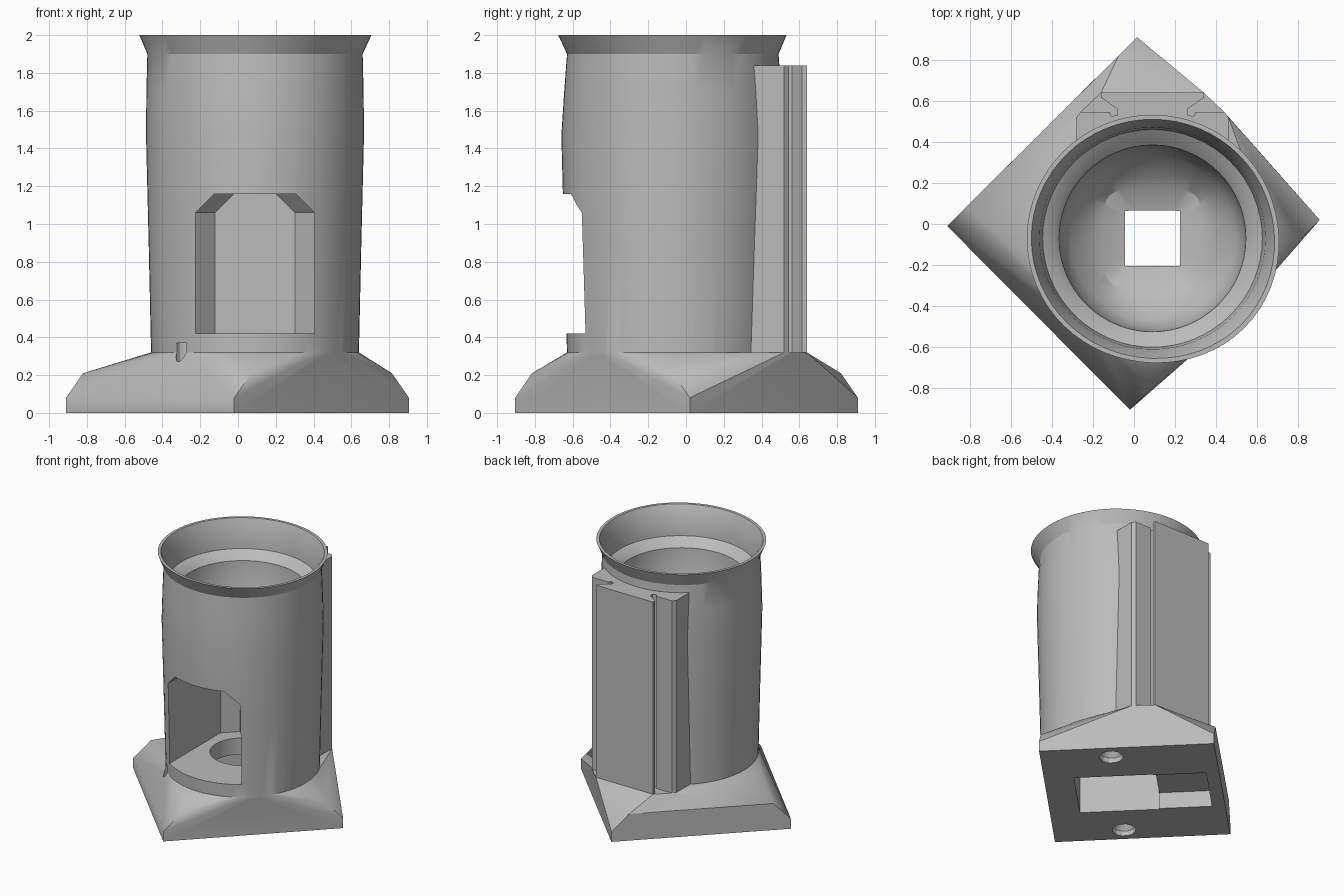
import bpy, bmesh, math
from mathutils import Vector

if "Cube" in bpy.data.objects:
    bpy.data.objects.remove(bpy.data.objects["Cube"])

CX, CY, SEG = 0.09, -0.07, 64
grey = bpy.data.materials.new("plain_grey")
grey.use_nodes = True
grey.diffuse_color = (0.5, 0.5, 0.5, 1)
grey.node_tree.nodes["Principled BSDF"].inputs["Base Color"].default_value = (0.5, 0.5, 0.5, 1)


def finish(name, bm):
    bmesh.ops.recalc_face_normals(bm, faces=bm.faces)
    mesh = bpy.data.meshes.new(name)
    bm.to_mesh(mesh)
    bm.free()
    mesh.materials.append(grey)
    obj = bpy.data.objects.new(name, mesh)
    bpy.context.collection.objects.link(obj)
    return obj


def loft(name, rings):
    """Closed solid through rings that share a point count."""
    bm = bmesh.new()
    rows = [[bm.verts.new(p) for p in ring] for ring in rings]
    n = len(rows[0])
    for a, b in zip(rows, rows[1:]):
        for i in range(n):
            j = (i + 1) % n
            bm.faces.new((a[i], a[j], b[j], b[i]))
    bm.faces.new(rows[0])
    bm.faces.new(rows[-1])
    return finish(name, bm)


def ring(z, rx, ry=None, power=2, bulge=0, x=CX, y=CY, seg=SEG):
    """Circle, ellipse or rounded square at height z."""
    ry = ry or rx
    pts = []
    for i in range(seg):
        a = math.tau * i / seg
        c, s = math.cos(a), math.sin(a)
        k = (abs(c) ** power + abs(s) ** power) ** (-1 / power)
        k += bulge * max(0, math.cos(a + math.pi / 4)) ** 4
        pts.append((x + rx * k * c, y + ry * k * s, z))
    return pts


def prism(name, outline, z0, z1):
    return loft(name, [[(x, y, z) for x, y in outline] for z in (z0, z1)])


def combine(target, other, operation):
    mod = target.modifiers.new(operation, 'BOOLEAN')
    mod.operation, mod.solver, mod.object = operation, 'EXACT', other
    graph = bpy.context.evaluated_depsgraph_get()
    mesh = bpy.data.meshes.new_from_object(target.evaluated_get(graph))
    target.modifiers.clear()
    target.data = mesh
    bpy.data.objects.remove(other)


# Tube with flared rim
body = loft("feeder_tube", [
    ring(0.31, 0.55, 0.56), ring(0.9, 0.563, 0.575), ring(1.47, 0.577, 0.59),
    ring(1.7, 0.575, 0.575), ring(1.9, 0.57, 0.56), ring(2.0, 0.612, 0.602, bulge=0.03)])

# Rear mounting block with a dovetail rail
half = [(0.37, 0.3), (0.37, 0.52), (0.35, 0.545), (0.21, 0.545), (0.2, 0.525),
        (0.17, 0.53), (0.17, 0.56), (0.25, 0.615), (0.25, 0.64)]
outline = [(CX + x, y) for x, y in half] + [(CX - x, y) for x, y in reversed(half)]
rail = prism("rear_rail", outline, 0.31, 1.84)

# Diamond base: straight foot, two chamfered sides, sloping shoulder
foot = [(-0.91, -0.01), (0.015, 0.91), (0.905, 0.02), (-0.02, -0.905)]
bevel = [(0.09, 0.09), (-0.09, -0.09), (-0.09, -0.09), (0.09, 0.09)]
points = [(x, y, z) for x, y in foot for z in (0, 0.08)]
points += [(x + u, y + v, 0.21) for (x, y), (u, v) in zip(foot, bevel)]
points += ring(0.32, 0.55, 0.56)
points += [(CX + s * x, y, 0.32) for s in (-1, 1) for x, y in half[1:3] + half[-1:]]
bm = bmesh.new()
hull = bmesh.ops.convex_hull(bm, input=[bm.verts.new(p) for p in points])
loose = [v for v in bm.verts if not v.link_faces]
bmesh.ops.delete(bm, geom=loose, context='VERTS')
bmesh.ops.dissolve_limit(bm, angle_limit=0.01, verts=bm.verts, edges=bm.edges)
base = finish("base", bm)

for part in (rail, base):
    combine(body, part, 'UNION')

# Hopper interior narrowing to a square throat
cutters = [loft("hopper_cut", [
    ring(1.1, 0.135, power=60), ring(1.23, 0.135, power=60), ring(1.26, 0.24, power=5),
    ring(1.31, 0.31, power=3), ring(1.39, 0.40), ring(1.47, 0.44), ring(1.72, 0.455),
    ring(1.75, 0.48, 0.49), ring(1.78, 0.535, 0.53), ring(1.9, 0.55, 0.54),
    ring(2.0, 0.59, 0.58, bulge=0.03), ring(2.05, 0.61, 0.6, bulge=0.03)])]


# Front chamber with an arched opening and tapered back
def arch(y, wide, narrow):
    half_arch = [(wide, 0.42), (wide, 1.06), (narrow, 1.16)]
    return [(CX + x, y, z) for x, z in half_arch] + [(CX - x, y, z) for x, z in reversed(half_arch)]


cutters.append(loft("chamber_cut", [arch(-0.8, 0.315, 0.215), arch(0.1, 0.315, 0.215),
                                    arch(0.2, 0.212, 0.11)]))
cutters.append(loft("floor_hole_cut", [ring(0.15, 0.235), ring(0.5, 0.235)]))

# Underside cavities, set along the diagonal of the base
S, T = Vector((-1, 1)).normalized(), Vector((1, 1)).normalized()


def diagonal_box(name, s0, s1, t, depth):
    corners = [S * s0 - T * t, S * s1 - T * t, S * s1 + T * t, S * s0 + T * t]
    return prism(name, [tuple(c) for c in corners], -0.1, depth)


cutters.append(diagonal_box("deep_cavity_cut", -0.41, 0.16, 0.25, 0.29))
cutters.append(diagonal_box("shallow_cavity_cut", 0.1, 0.54, 0.24, 0.13))

# Countersunk screw holes either side of the tube
for side in (-1, 1):
    x, y = Vector((0.083, -0.083)) + T * 0.525 * side
    cutters.append(loft("screw_cut", [
        ring(z, r, x=x, y=y, seg=12) for z, r in
        ((-0.1, 0.085), (0.04, 0.085), (0.1, 0.04), (0.37, 0.04))]))

for cutter in cutters:
    cutter.hide_render = True
    combine(body, cutter, 'DIFFERENCE')

# Smooth the round walls, keep hard edges
body.name = "feeder_body"
bpy.ops.object.select_all(action='DESELECT')
body.select_set(True)
bpy.context.view_layer.objects.active = body
bpy.ops.object.shade_smooth_by_angle(angle=math.radians(25))
